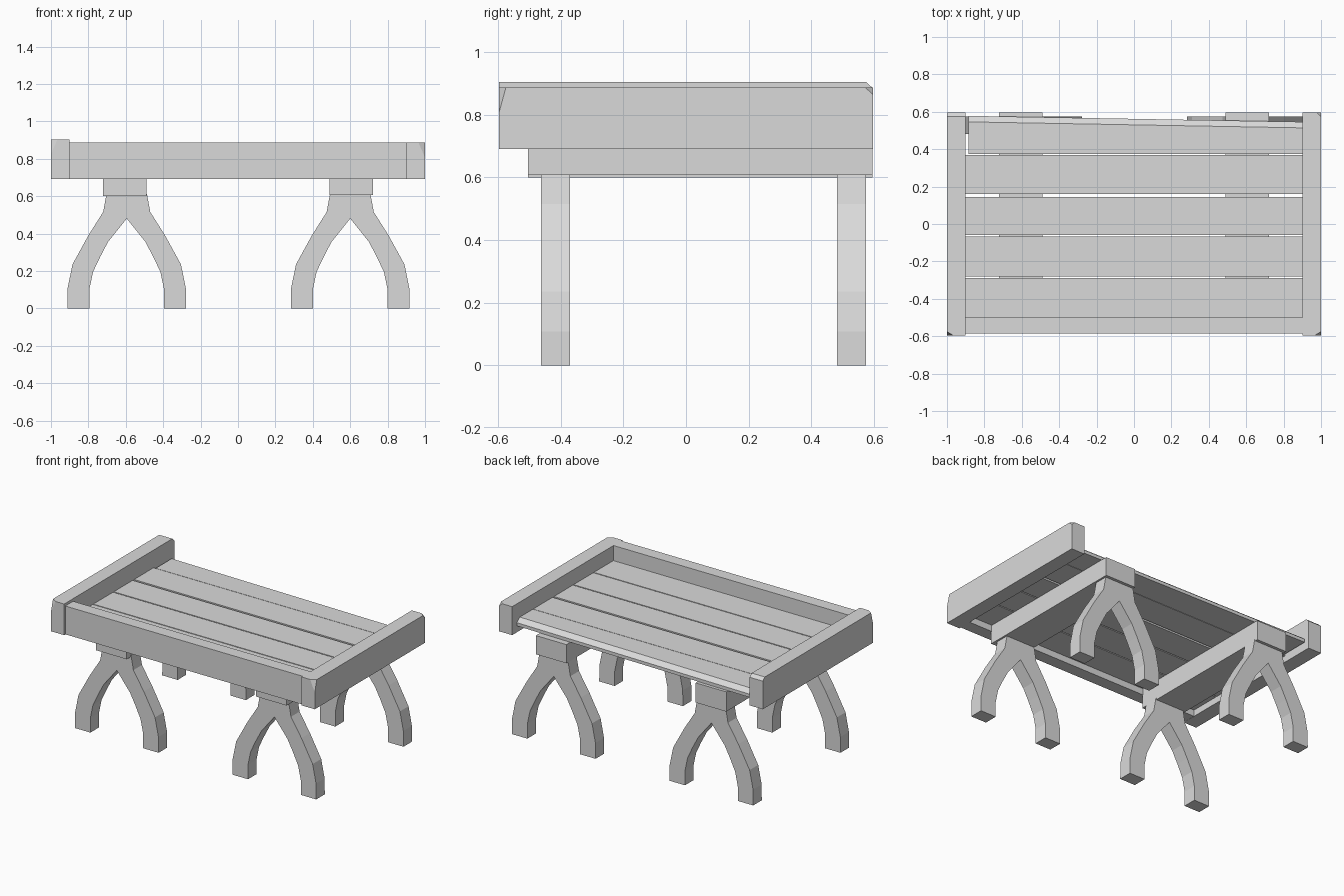
import bpy
import bmesh
from mathutils import Vector

if "Cube" in bpy.data.objects:
    bpy.data.objects.remove(bpy.data.objects["Cube"], do_unlink=True)

grey = bpy.data.materials.new("plain_grey")
grey.use_nodes = True
tone = (0.7, 0.7, 0.7, 1.0)
grey.diffuse_color = tone
grey.node_tree.nodes["Principled BSDF"].inputs["Base Color"].default_value = tone


def finish(name, bm):
    bmesh.ops.recalc_face_normals(bm, faces=bm.faces)
    mesh = bpy.data.meshes.new(name)
    bm.to_mesh(mesh)
    bm.free()
    mesh.materials.append(grey)
    obj = bpy.data.objects.new(name, mesh)
    bpy.context.collection.objects.link(obj)
    return obj


def box_mesh(x, y, z):
    """Box from (min, max) ranges."""
    bm = bmesh.new()
    bmesh.ops.create_cube(bm, size=1)
    for v in bm.verts:
        v.co = [r[0] if c < 0 else r[1] for r, c in zip((x, y, z), v.co)]
    return bm


def prism_mesh(points, depth):
    """Extrude a closed outline along a depth vector."""
    bm = bmesh.new()
    face = bm.faces.new([bm.verts.new(p) for p in points])
    ext = bmesh.ops.extrude_face_region(bm, geom=[face])
    verts = [e for e in ext["geom"] if isinstance(e, bmesh.types.BMVert)]
    bmesh.ops.translate(bm, verts=verts, vec=depth)
    return bm


def cut(bm, a, b, c):
    """Slice off the outside of the plane through three points."""
    a, b, c = Vector(a), Vector(b), Vector(c)
    normal = (b - a).cross(c - a)
    middle = sum((v.co for v in bm.verts), Vector()) / len(bm.verts)
    if normal.dot(middle - a) > 0:
        normal.negate()
    geom = bm.verts[:] + bm.edges[:] + bm.faces[:]
    bmesh.ops.bisect_plane(bm, geom=geom, plane_co=a, plane_no=normal, clear_outer=True)
    bmesh.ops.holes_fill(bm, edges=[e for e in bm.edges if e.is_boundary])


# Side rails with trimmed ends
for name, side, top in (("right_rail", -1, 0.904), ("left_rail", 1, 0.886)):
    bm = box_mesh(sorted((side * 0.9, side)), (-0.597, 0.597), (0.691, top))
    cut(bm, (side * 0.965, -0.597, top), (side, -0.575, top), (side, -0.597, top - 0.08))
    if side < 0:
        cut(bm, (-1, 0.575, top), (-0.9, 0.575, top), (-1, 0.597, top - 0.02))
    else:
        cut(bm, (0.975, 0.597, top), (1, 0.573, top), (1, 0.597, top - 0.022))
    finish(name, bm)

# Front rail
finish("front_rail", box_mesh((-0.9, 0.9), (-0.585, -0.5), (0.692, 0.886)))

# Flat slats of the top
low, high = 0.735, 0.783
for i, span in enumerate(((-0.499, -0.288), (-0.281, -0.068), (-0.06, 0.145), (0.16, 0.37))):
    finish(f"slat_{i + 1}", box_mesh((-0.9, 0.9), span, (low, high)))

# Back slat, bevelled and slightly tapered
profile = [(0.373, low), (0.578, low), (0.578, high - 0.026), (0.546, high), (0.373, high)]
bm = prism_mesh([(-0.885, y, z) for y, z in profile], (1.785, 0, 0))
for v in bm.verts:
    if v.co.x > 0 and v.co.y > 0.4:
        v.co.y -= 0.032
finish("back_slat", bm)

# Forked leg outline, one half, outer edge up and inner edge down to the floor
outer = [(0.317, 0), (0.316, 0.108), (0.29, 0.235), (0.205, 0.39), (0.126, 0.515), (0.108, 0.612)]
inner = [(0.2, 0.1), (0.18, 0.195), (0.142, 0.275), (0.1, 0.355)]
half = [(0.2, 0)] + outer
outline = inner[::-1] + half
outline = [(0, 0.48)] + outline + [(-x, z) for x, z in outline[::-1]]

# Cross beams and the forked legs under them
for side, label, base in ((-1, "right", 0.6), (1, "left", 0.607)):
    centre = side * 0.6 + (0.005 if side < 0 else 0)
    finish(f"{label}_beam", box_mesh(sorted((side * 0.49, side * 0.722)), (-0.505, 0.595), (base, low)))
    for place, y in (("front", -0.463), ("back", 0.482)):
        points = [(centre + x, y, z) for x, z in outline]
        finish(f"{label}_{place}_leg", prism_mesh(points, (0, 0.093, 0)))
